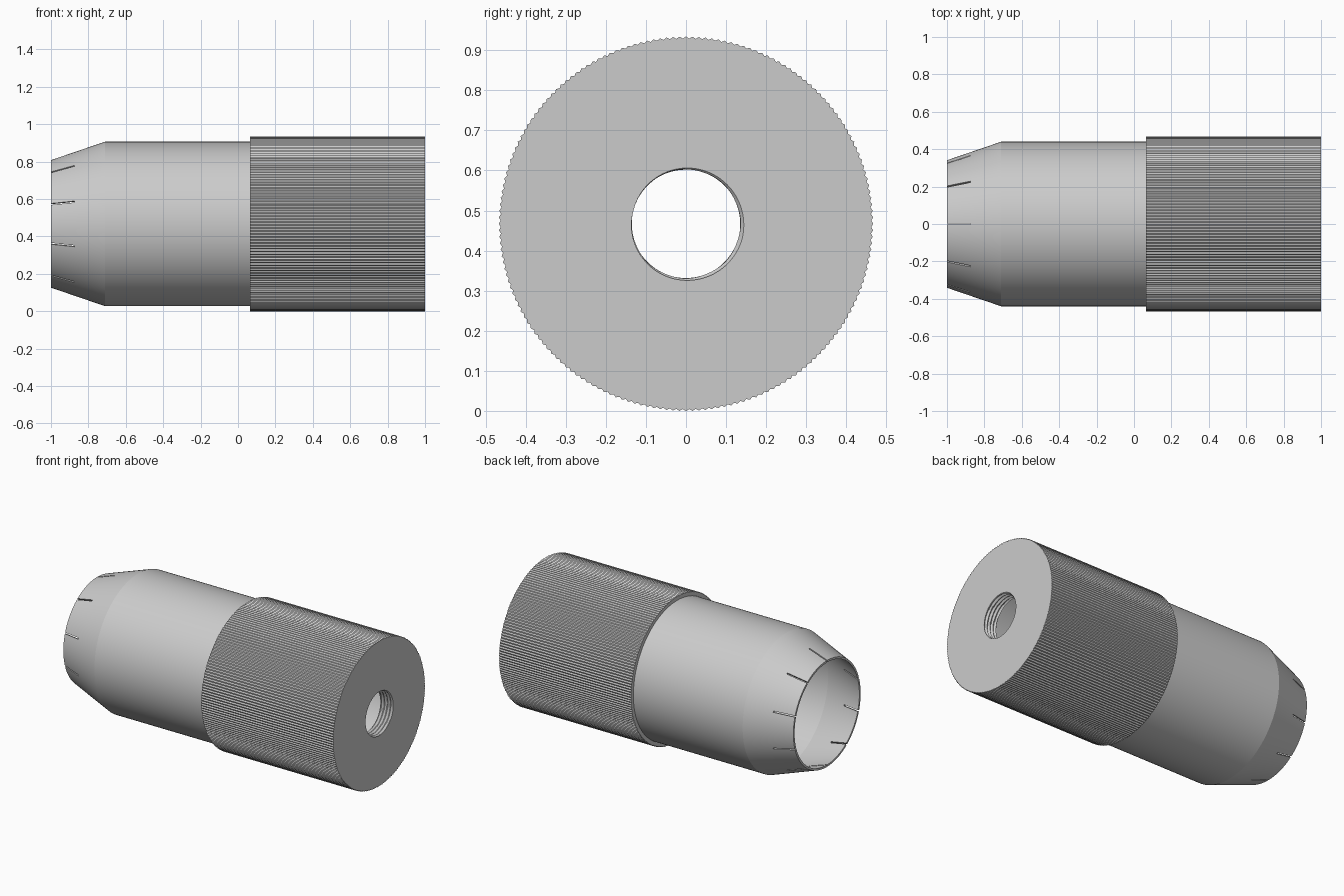
import bpy, bmesh, math
from mathutils import Matrix

if "Cube" in bpy.data.objects:
    bpy.data.objects.remove(bpy.data.objects["Cube"])

AXIS_Z = 0.467
TEETH = 180
SEG = TEETH * 2
PITCH, PLATE = 0.022, 0.09


def knurl(i):
    return 0.467 if i % 2 == 0 else 0.462


def thread(x):
    # helical triangular thread: radius depends on angle and position
    def r(i):
        f = (x / PITCH - i / SEG) % 1.0
        return 0.135 + 0.010 * (1 - abs(2 * f - 1))
    return r


def const(r):
    return lambda i: r


# closed profile: (x, radius function), outside then back through the bore
profile = [(-1.0, const(0.341)), (-0.71, const(0.44)), (0.065, const(0.44)),
           (0.065, knurl), (1.0, knurl)]
rows = 33
for k in range(rows):
    x = 1.0 - PLATE * k / (rows - 1)
    profile.append((x, thread(x)))
profile += [(1.0 - PLATE, const(0.425)), (-0.71, const(0.425)), (-1.0, const(0.328))]

# lathe the body
bm = bmesh.new()
rings = []
for x, rf in profile:
    ring = []
    for i in range(SEG):
        a = 2 * math.pi * i / SEG
        ring.append(bm.verts.new((x, rf(i) * math.cos(a), AXIS_Z + rf(i) * math.sin(a))))
    rings.append(ring)
for n in range(len(rings)):
    a, b = rings[n], rings[(n + 1) % len(rings)]
    for i in range(SEG):
        j = (i + 1) % SEG
        bm.faces.new((a[i], a[j], b[j], b[i]))
bmesh.ops.recalc_face_normals(bm, faces=bm.faces)
mesh = bpy.data.meshes.new("threaded_sleeve")
bm.to_mesh(mesh)
bm.free()
body = bpy.data.objects.new("threaded_sleeve", mesh)
bpy.context.collection.objects.link(body)

# ten thin slots around the tapered mouth
bm = bmesh.new()
for k in range(10):
    m = (Matrix.Translation((0, 0, AXIS_Z)) @ Matrix.Rotation(k * math.pi / 5, 4, 'X')
         @ Matrix.Translation((-0.9475, 0, 0.36)) @ Matrix.Diagonal((0.145, 0.008, 0.2, 1)))
    bmesh.ops.create_cube(bm, size=1, matrix=m)
cmesh = bpy.data.meshes.new("slot_cutter")
bm.to_mesh(cmesh)
bm.free()
cutter = bpy.data.objects.new("slot_cutter", cmesh)
cutter.hide_render = True
bpy.context.collection.objects.link(cutter)

# cut the slots, then shade
bpy.context.view_layer.objects.active = body
body.select_set(True)
mod = body.modifiers.new("slots", 'BOOLEAN')
mod.operation = 'DIFFERENCE'
mod.solver = 'EXACT'
mod.object = cutter
bpy.ops.object.modifier_apply(modifier=mod.name)
bpy.data.objects.remove(cutter)
bpy.ops.object.shade_smooth_by_angle(angle=math.radians(15))
